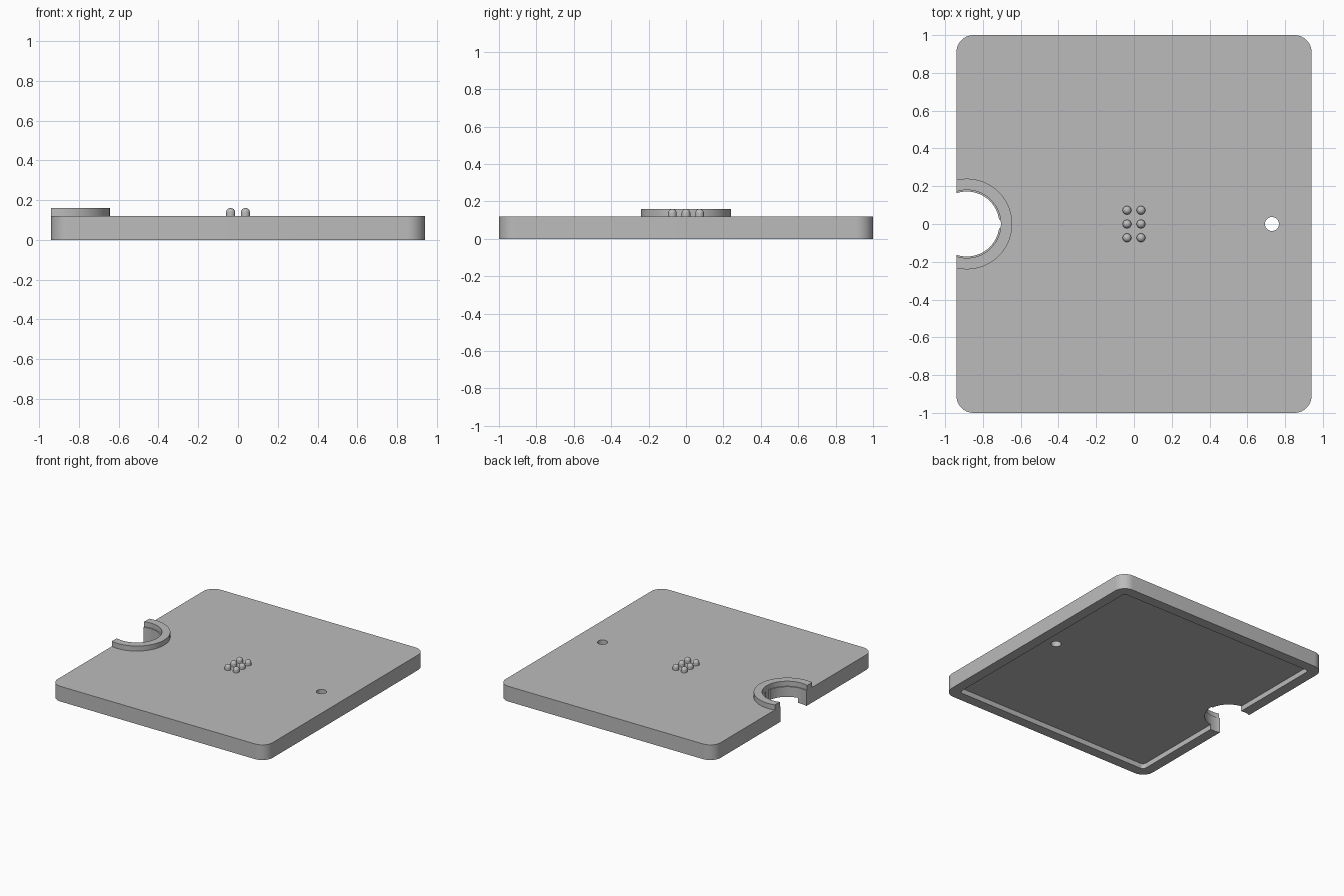
import bpy, bmesh, math

if "Cube" in bpy.data.objects:
    bpy.data.objects.remove(bpy.data.objects["Cube"], do_unlink=True)

grey = bpy.data.materials.new("plain grey")
grey.use_nodes = True
colour = (0.5, 0.5, 0.5, 1)
grey.diffuse_color = colour
grey.node_tree.nodes["Principled BSDF"].inputs["Base Color"].default_value = colour

HALF_X, HALF_Y, TOP = 0.94, 1.0, 0.12
RING_X = -0.885


def arc(cx, cy, r, a0, a1, n):
    return [(cx + r * math.cos(a0 + (a1 - a0) * i / n),
             cy + r * math.sin(a0 + (a1 - a0) * i / n)) for i in range(n + 1)]


def rounded_rect(hx, hy, r):
    q = math.pi / 2
    pts = []
    for i, (sx, sy) in enumerate([(1, 1), (-1, 1), (-1, -1), (1, -1)]):
        pts += arc(sx * (hx - r), sy * (hy - r), r, i * q, (i + 1) * q, 10)
    return pts


def circle(cx, cy, r, n):
    return arc(cx, cy, r, 0, math.tau, n)[:-1]


def extrude(name, outline, z0, z1):
    bm = bmesh.new()
    face = bm.faces.new([bm.verts.new((x, y, z0)) for x, y in outline])
    top = bmesh.ops.extrude_face_region(bm, geom=[face])["geom"]
    bmesh.ops.translate(bm, vec=(0, 0, z1 - z0),
                        verts=[v for v in top if isinstance(v, bmesh.types.BMVert)])
    bmesh.ops.recalc_face_normals(bm, faces=bm.faces[:])
    return add_object(name, bm)


def add_object(name, bm):
    mesh = bpy.data.meshes.new(name)
    bm.to_mesh(mesh)
    bm.free()
    mesh.materials.append(grey)
    obj = bpy.data.objects.new(name, mesh)
    bpy.context.collection.objects.link(obj)
    return obj


def activate(obj):
    bpy.ops.object.select_all(action='DESELECT')
    obj.select_set(True)
    bpy.context.view_layer.objects.active = obj


def cut(obj, cutter):
    cutter.hide_render = True
    activate(obj)
    mod = obj.modifiers.new("cut", 'BOOLEAN')
    mod.operation, mod.solver, mod.object = 'DIFFERENCE', 'EXACT', cutter
    bpy.ops.object.modifier_apply(modifier=mod.name)
    bpy.data.objects.remove(cutter, do_unlink=True)


def smooth(obj):
    activate(obj)
    bpy.ops.object.shade_smooth_by_angle(angle=math.radians(35))


# Rounded plate with a shallow recess underneath
plate = extrude("plate", rounded_rect(HALF_X, HALF_Y, 0.09), 0, TOP)
cut(plate, extrude("recess_cutter",
                   rounded_rect(HALF_X - 0.08, HALF_Y - 0.08, 0.025), -0.1, 0.04))

# Open round notch at the edge, its small slot, and the through hole
cut(plate, extrude("notch_cutter", circle(RING_X, 0, 0.172, 64), -0.1, 0.3))
slot = [(-0.75, -0.025), (-0.703, -0.025), (-0.703, 0.025), (-0.75, 0.025)]
cut(plate, extrude("slot_cutter", slot, -0.1, 0.3))
cut(plate, extrude("hole_cutter", circle(0.73, 0, 0.037, 32), -0.1, 0.3))
smooth(plate)

# Raised collar around the notch, trimmed flush with the plate edge
outer, inner = [math.acos((-HALF_X - RING_X) / r) for r in (0.24, 0.18)]
collar = extrude("collar", arc(RING_X, 0, 0.24, -outer, outer, 48)
                 + arc(RING_X, 0, 0.18, inner, -inner, 48), TOP, 0.16)
smooth(collar)

# Two columns of three domed pegs
R, DOME_Z = 0.023, 0.137
for i, x in enumerate((-0.037, 0.037)):
    for j in range(3):
        bm = bmesh.new()
        bmesh.ops.create_uvsphere(bm, u_segments=24, v_segments=16, radius=R)
        for v in bm.verts:
            if v.co.z < -0.001:
                v.co.z = TOP - 0.01 - DOME_Z
                length = math.hypot(v.co.x, v.co.y)
                if length > 0.001:
                    v.co.x *= R / length
                    v.co.y *= R / length
        # Flatten the lower half into a straight stem with a closed base
        bmesh.ops.remove_doubles(bm, verts=bm.verts[:], dist=0.0005)
        bmesh.ops.translate(bm, verts=bm.verts[:], vec=(x, (j - 1) * 0.073, DOME_Z))
        smooth(add_object(f"peg_{i + 1}_{j + 1}", bm))
